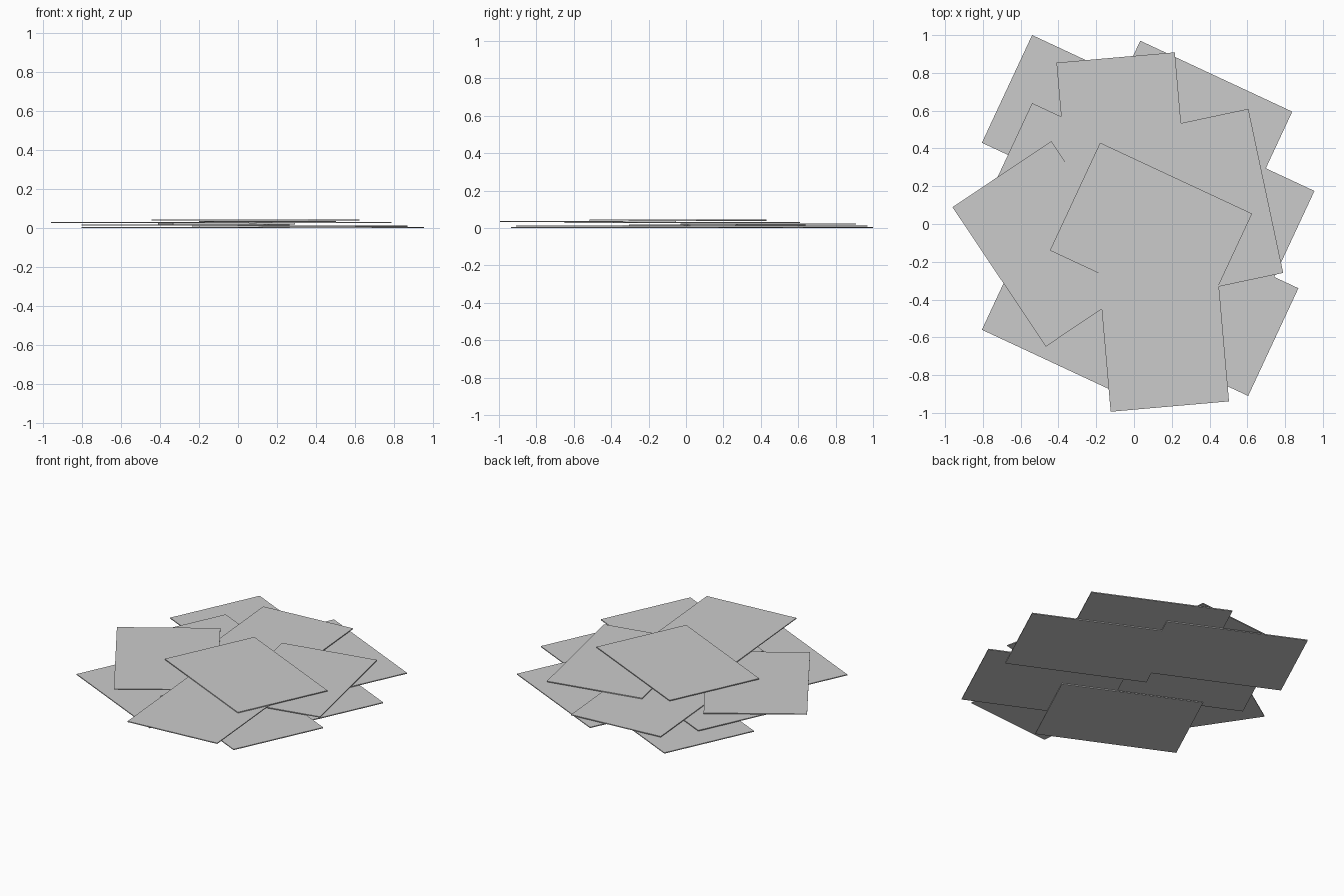
import bpy
import bmesh
from math import radians
from mathutils import Matrix

if "Cube" in bpy.data.objects:
    bpy.data.objects.remove(bpy.data.objects["Cube"])

LONG, SHORT = 0.888, 0.629      # sheet size
STEP, THICK = 0.0063, 0.006     # layer spacing and sheet thickness


def sheet(name, x, y, layer, angle):
    """One flat rectangular sheet, long side turned by angle."""
    bm = bmesh.new()
    bmesh.ops.create_cube(bm, size=1.0)
    bmesh.ops.scale(bm, vec=(LONG, SHORT, THICK), verts=bm.verts)
    bmesh.ops.rotate(bm, matrix=Matrix.Rotation(radians(angle), 3, 'Z'), verts=bm.verts)
    mesh = bpy.data.meshes.new(name)
    bm.to_mesh(mesh)
    bm.free()
    ob = bpy.data.objects.new(name, mesh)
    ob.location = (x, y, layer * STEP + THICK / 2)
    bpy.context.collection.objects.link(ob)


# name, centre x, centre y, layer, angle of the long side
for args in [
    # bottom layer
    ("sheet_back_left", -0.27, 0.5275, 0, -25),
    ("sheet_right", 0.42, 0.0775, 0, -25),
    ("sheet_front_left", -0.27, -0.4625, 0, -25),
    # second layer
    ("sheet_back_right", 0.3025, 0.4975, 1, -25),
    ("sheet_front_right", 0.335, -0.4375, 1, -25),
    # loose sheets piled above
    ("sheet_centre_left", -0.27, 0.1675, 2, -25),
    ("sheet_upper_back", -0.0585, 0.439, 3, 95),
    ("sheet_upper_left", -0.4525, -0.105, 4, -56.2),
    ("sheet_upper_right", 0.39, 0.11, 4, -78),
    ("sheet_upper_front", 0.151, -0.524, 5, 95),
    ("sheet_top", 0.09, -0.0425, 6, -25),
]:
    sheet(*args)
